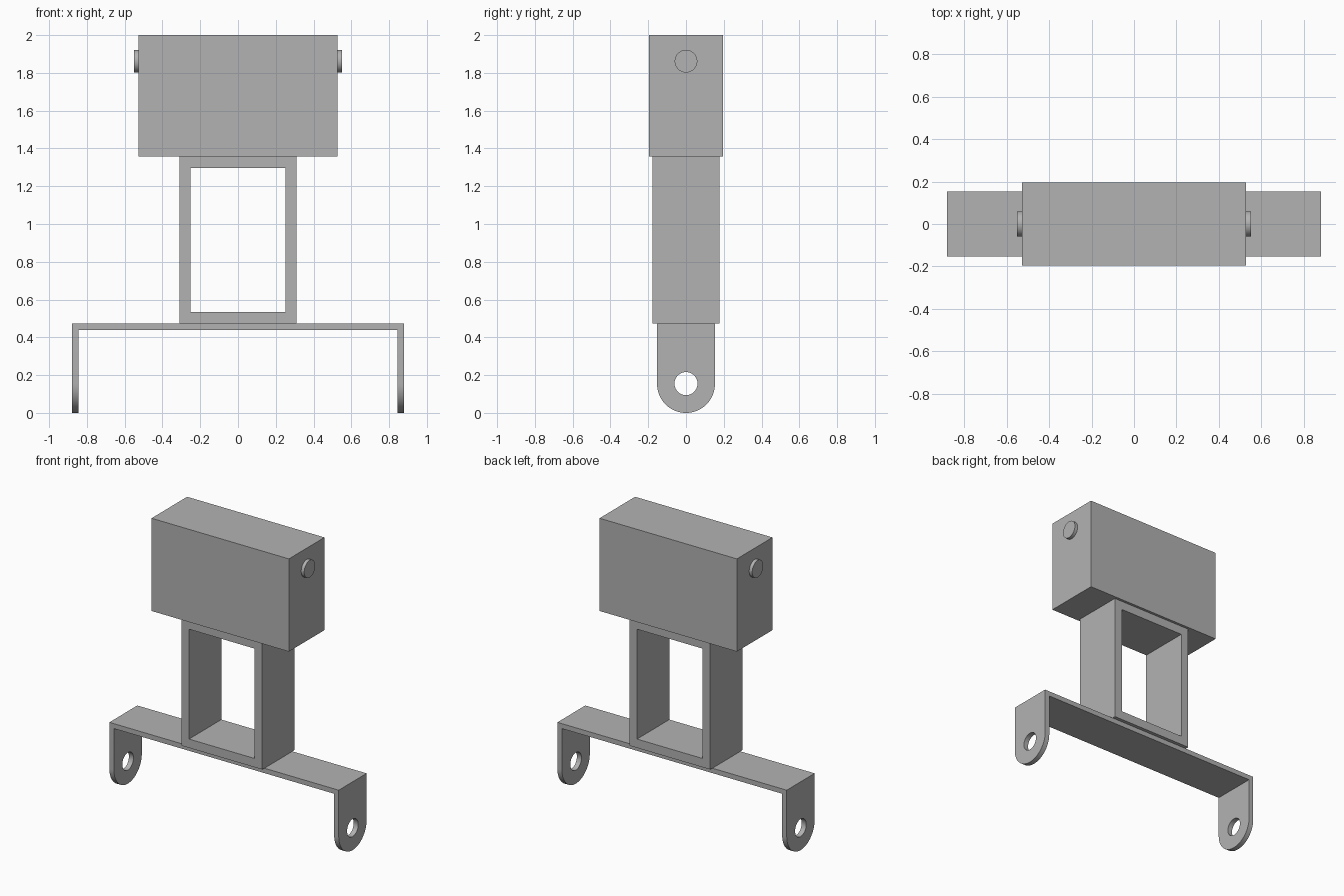
import bpy
import bmesh
from math import pi, cos, sin, radians
from mathutils import Vector

old = bpy.data.objects.get("Cube")
if old:
    bpy.data.objects.remove(old, do_unlink=True)

grey = bpy.data.materials.new("plain grey")
grey.use_nodes = True
colour = (0.448, 0.448, 0.448, 1)
grey.diffuse_color = colour
grey.node_tree.nodes["Principled BSDF"].inputs["Base Color"].default_value = colour


def arc(cx, cz, r, start, end, n):
    """Points along an arc, from start to end angle."""
    return [(cx + r * cos(start + (end - start) * i / n),
             cz + r * sin(start + (end - start) * i / n)) for i in range(n + 1)]


def circle(cx, cz, r, n=48):
    return arc(cx, cz, r, 0, 2 * pi, n)[:-1]


def rect(x, low, high):
    return [(-x, low), (x, low), (x, high), (-x, high)]


def extrude(name, loops, axis, half):
    """Solid from a profile (outer loop, then holes) drawn across the axis."""
    bm = bmesh.new()
    for loop in loops:
        vs = [bm.verts.new((a, -half, b) if axis == "y" else (-half, a, b)) for a, b in loop]
        for i, v in enumerate(vs):
            bm.edges.new((v, vs[(i + 1) % len(vs)]))
    bmesh.ops.triangle_fill(bm, use_beauty=True, edges=bm.edges[:])
    bmesh.ops.dissolve_limit(bm, angle_limit=0.01, verts=[], edges=bm.edges[:])
    ext = bmesh.ops.extrude_face_region(bm, geom=bm.faces[:], use_keep_orig=True)
    step = Vector((0, 2 * half, 0)) if axis == "y" else Vector((2 * half, 0, 0))
    bmesh.ops.translate(bm, vec=step,
                        verts=[g for g in ext["geom"] if isinstance(g, bmesh.types.BMVert)])
    bmesh.ops.recalc_face_normals(bm, faces=bm.faces[:])
    mesh = bpy.data.meshes.new(name)
    bm.to_mesh(mesh)
    bm.free()
    mesh.materials.append(grey)
    obj = bpy.data.objects.new(name, mesh)
    bpy.context.collection.objects.link(obj)
    return obj


def activate(obj):
    bpy.ops.object.select_all(action="DESELECT")
    obj.select_set(True)
    bpy.context.view_layer.objects.active = obj


# Head block and open rectangular frame
extrude("head_block", [rect(0.527, 1.357, 2.0)], "y", 0.195)
extrude("open_frame", [rect(0.31, 0.474, 1.357), rect(0.252, 0.535, 1.297)], "y", 0.177)

# Side pins
for side, x in (("left", 0.535), ("right", -0.535)):
    pin = extrude(side + "_pin", [circle(0, 1.862, 0.06)], "x", 0.015)
    pin.location.x = x
    activate(pin)
    bpy.ops.object.shade_smooth_by_angle(angle=radians(30))

# Bracket: a bent strap trimmed to rounded, drilled lugs
strap = [(-0.88, -0.01), (-0.845, -0.01), (-0.845, 0.44), (0.845, 0.44),
         (0.845, -0.01), (0.88, -0.01), (0.88, 0.474), (-0.88, 0.474)]
bracket = extrude("bracket", [strap], "y", 0.25)
lug_outline = arc(0, 0.153, 0.153, pi, 2 * pi, 32) + [(0.153, 0.6), (-0.153, 0.6)]
trimmer = extrude("bracket_trimmer", [lug_outline, circle(0, 0.155, 0.061)], "x", 1.0)
trimmer.hide_render = True
activate(bracket)
trim = bracket.modifiers.new("trim", "BOOLEAN")
trim.operation = "INTERSECT"
trim.solver = "EXACT"
trim.object = trimmer
bpy.ops.object.modifier_apply(modifier=trim.name)
bpy.data.objects.remove(trimmer, do_unlink=True)
bpy.ops.object.shade_smooth_by_angle(angle=radians(30))
